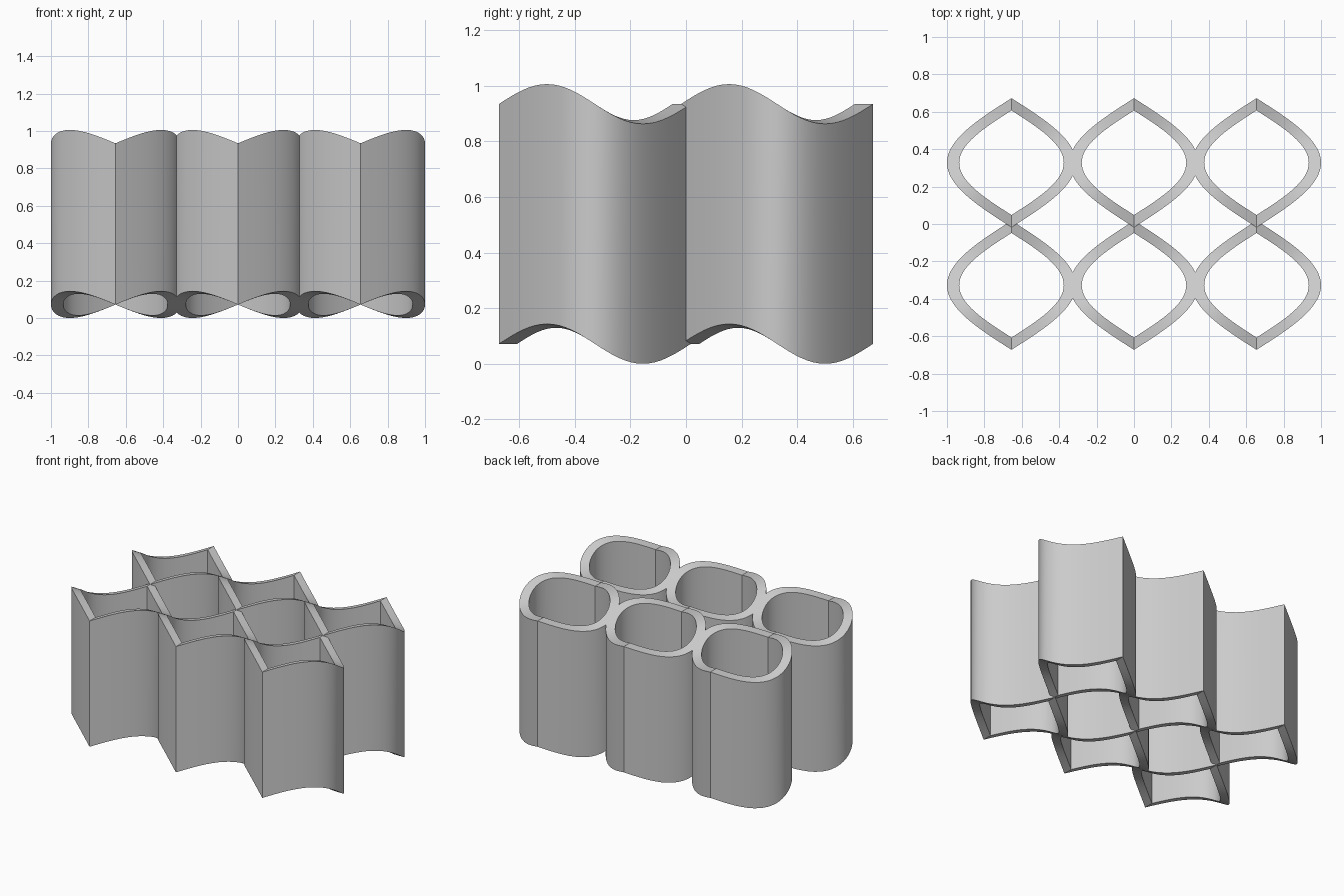
import bpy
import bmesh
from math import sin, cos, pi, radians

cube = bpy.data.objects.get("Cube")
if cube:
    bpy.data.objects.remove(cube)

PITCH = 0.655      # spacing of the cells
HALF = 0.345       # half width and half depth of a cell
INNER = 0.81       # inner wall relative to the outer wall
WAVE = 0.0715      # height of the rim wave
HEIGHT = 0.8625
STEPS = 32         # segments on each curved side

grey = bpy.data.materials.new("plain grey")
grey.use_nodes = True
colour = (0.6, 0.6, 0.6, 1)
grey.diffuse_color = colour
grey.node_tree.nodes["Principled BSDF"].inputs["Base Color"].default_value = colour


def wall_loop(bm, scale, base):
    """Closed lens outline of two cosine arcs, waving in height along its depth."""
    verts = []
    for i in range(2 * STEPS):
        side = 1 if i < STEPS else -1
        t = side * (2 * (i % STEPS) / STEPS - 1)
        verts.append(bm.verts.new((side * HALF * scale * cos(pi * t / 2),
                                   HALF * scale * t,
                                   base - WAVE * scale * sin(pi * t))))
    return verts


# One hollow cell: outer wall, top rim, inner wall, bottom rim
mesh = bpy.data.meshes.new("wavy_cell")
bm = bmesh.new()
loops = [wall_loop(bm, s, z) for s, z in
         ((1, WAVE), (1, WAVE + HEIGHT), (INNER, WAVE + HEIGHT), (INNER, WAVE))]
n = 2 * STEPS
for k in range(4):
    a, b = loops[k], loops[(k + 1) % 4]
    for i in range(n):
        j = (i + 1) % n
        bm.faces.new((a[i], a[j], b[j], b[i]))
bmesh.ops.recalc_face_normals(bm, faces=bm.faces)
bm.to_mesh(mesh)
bm.free()
mesh.materials.append(grey)

# Grid of cells, three across and two deep
for row, depth in (("front", -0.5), ("back", 0.5)):
    for column, across in (("right", -1), ("middle", 0), ("left", 1)):
        cell = bpy.data.objects.new(f"{row}_{column}_cell", mesh)
        cell.location = (across * PITCH, depth * PITCH, 0)
        bpy.context.collection.objects.link(cell)

# Smooth walls with crisp rims and corners
bpy.ops.object.select_all(action='DESELECT')
cell.select_set(True)
bpy.context.view_layer.objects.active = cell
bpy.ops.object.shade_smooth_by_angle(angle=radians(30))
